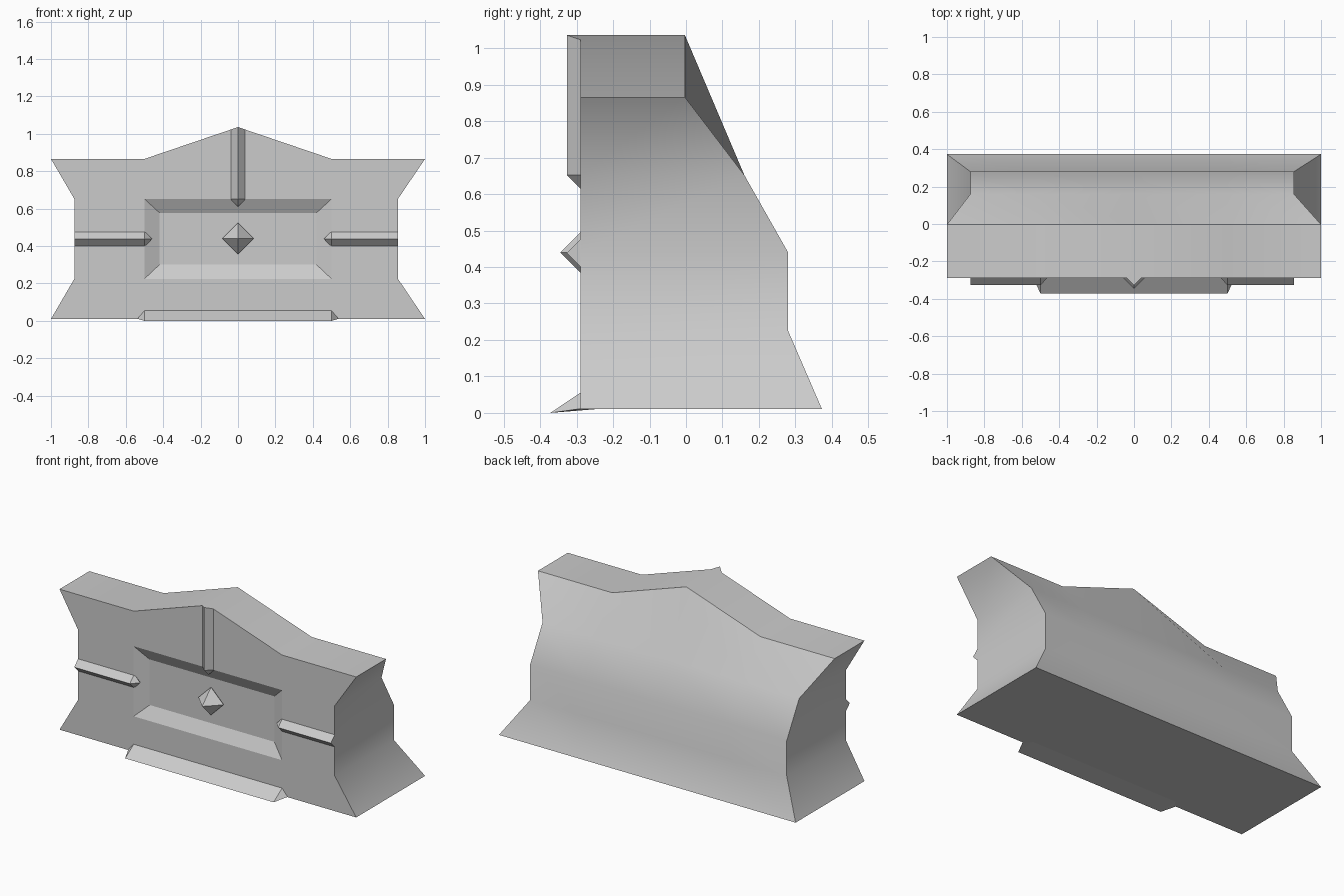
import bpy, bmesh
from mathutils import Vector

if "Cube" in bpy.data.objects:
    bpy.data.objects.remove(bpy.data.objects["Cube"])


def finish(name, bm, smooth=False):
    bmesh.ops.recalc_face_normals(bm, faces=bm.faces)
    if smooth:
        # keep the front face and its recess flat
        bm.normal_update()
        flat = {f.index for f in bm.faces if f.normal.y < -0.3}
    me = bpy.data.meshes.new(name)
    bm.to_mesh(me)
    bm.free()
    ob = bpy.data.objects.new(name, me)
    bpy.context.collection.objects.link(ob)
    if smooth:
        me.shade_smooth()
        me.set_sharp_from_angle(angle=0.70)
        for p in me.polygons:
            if p.normal.y < -0.3:
                p.use_smooth = False
    return ob


def body():
    # rows from bottom to top: height, left x, right x, back y
    rows = [(0.01, -1, 1, 0.373), (0.225, -0.875, 0.855, 0.28),
            (0.44, -0.875, 0.855, 0.28), (0.652, -0.875, 0.855, 0.16),
            (0.866, -1, 1, -0.003)]
    front_y = -0.29
    bm = bmesh.new()
    front, back = [], []
    for i, (z, left, right, y) in enumerate(rows):
        xs = (left, -0.5, 0, 0.5, right)
        zs = [z + (0.17 if i == 4 and c == 2 else 0) for c in range(5)]
        front.append([bm.verts.new((x, front_y, h)) for x, h in zip(xs, zs)])
        back.append([bm.verts.new((x, y, h)) for x, h in zip(xs, zs)])
    for r in range(4):
        for c in range(4):
            for grid in (front, back):
                if grid is front and r in (1, 2) and c in (1, 2):
                    continue
                bm.faces.new((grid[r][c], grid[r][c + 1],
                              grid[r + 1][c + 1], grid[r + 1][c]))
        for c in (0, 4):
            bm.faces.new((front[r][c], front[r + 1][c], back[r + 1][c], back[r][c]))
    for r in (0, 4):
        for c in range(4):
            bm.faces.new((front[r][c], front[r][c + 1], back[r][c + 1], back[r][c]))
    # sloped panel recess in the front
    ring = [front[r][c] for r, c in ((1, 1), (1, 2), (1, 3), (2, 3),
                                     (3, 3), (3, 2), (3, 1), (2, 1))]
    inner = [bm.verts.new((v.co.x * 0.84, front_y + 0.04, 0.44 + (v.co.z - 0.44) * 0.65))
             for v in ring]
    for i in range(8):
        j = (i + 1) % 8
        bm.faces.new((ring[i], ring[j], inner[j], inner[i]))
    bm.faces.new(inner)
    finish("wall_body", bm, True)


def bar(name, start, end, tip, start_tip=None):
    """Straight bar between two matching profiles, pointed at the end."""
    bm = bmesh.new()
    a = [bm.verts.new(p) for p in start]
    b = [bm.verts.new(p) for p in end]
    n = len(a)
    t = bm.verts.new(tip)
    s = bm.verts.new(start_tip) if start_tip else None
    for i in range(n):
        j = (i + 1) % n
        bm.faces.new((a[i], a[j], b[j], b[i]))
        bm.faces.new((b[i], b[j], t))
        if s:
            bm.faces.new((a[j], a[i], s))
    if not s:
        bm.faces.new(a)
    finish(name, bm)


body()

# diamond-section ribs
R, Y, Z = 0.042, -0.285, 0.438
for side, outer in (("left", -0.875), ("right", 0.855)):
    s = -1 if outer < 0 else 1
    section = [(Y - R, Z), (Y, Z + R), (Y + R, Z), (Y, Z - R)]
    bar(side + "_rib", [(outer, y, z) for y, z in section],
        [(s * 0.5, y, z) for y, z in section], (s * 0.46, Y, Z))
section = [(0, Y - R), (R, Y), (0, Y + R), (-R, Y)]
bar("top_rib", [(x, y, 1.036 - abs(x) * 0.34) for x, y in section],
    [(x, y, 0.652) for x, y in section], (0, Y, 0.61))

# wedge sill along the bottom
section = [(-0.372, 0.0), (-0.29, 0.055), (-0.25, 0.01)]
bar("bottom_sill", [(-0.5, y, z) for y, z in section],
    [(0.5, y, z) for y, z in section], (0.54, -0.285, 0.012), (-0.54, -0.285, 0.012))

# octahedral stud in the panel
bm = bmesh.new()
for axis in range(3):
    for sign in (-1, 1):
        p = Vector((0, -0.26, 0.44))
        p[axis] += sign * 0.085
        bm.verts.new(p)
bmesh.ops.convex_hull(bm, input=bm.verts)
finish("centre_stud", bm)
